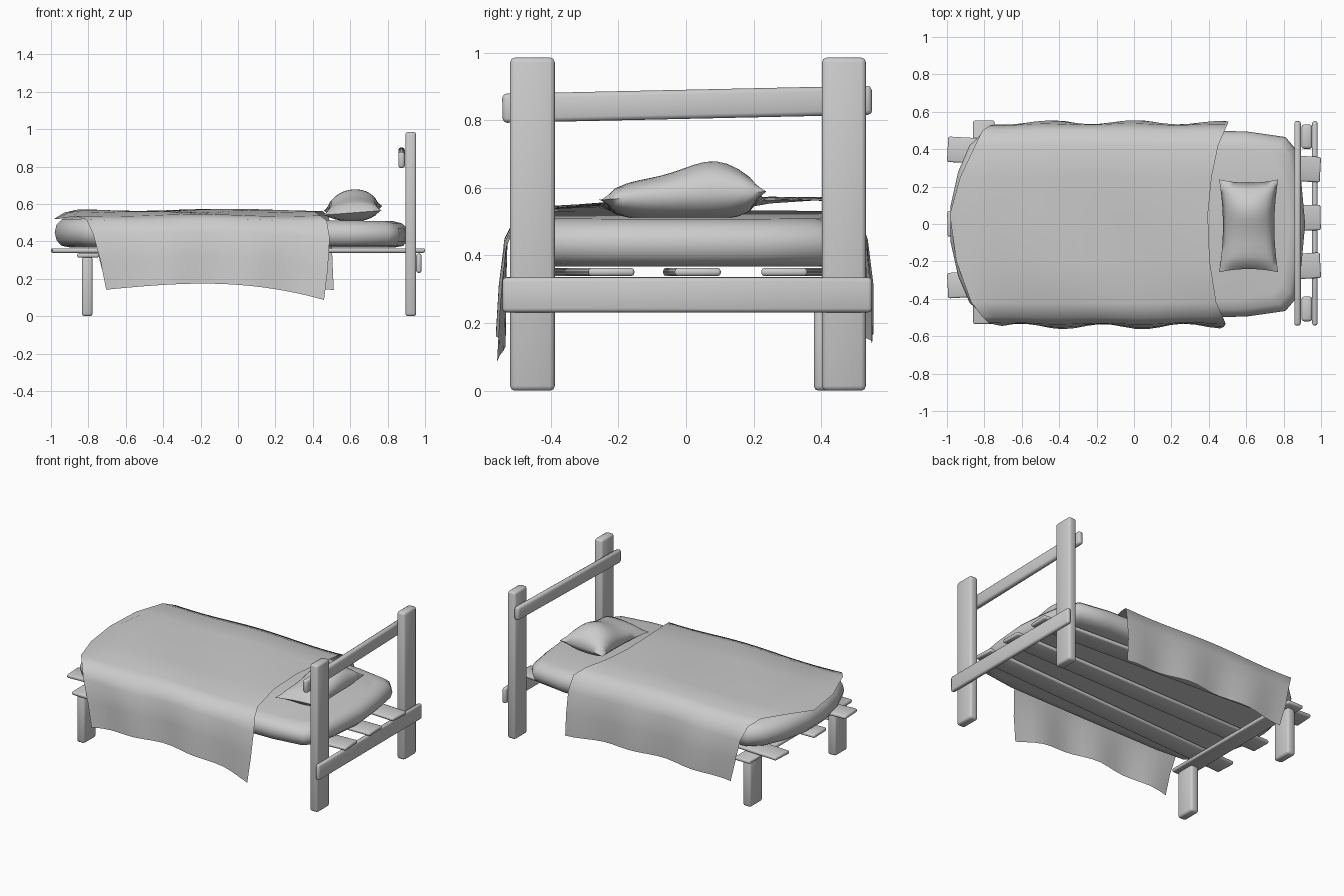
import bpy, bmesh, math
from mathutils import Vector

if "Cube" in bpy.data.objects:
    bpy.data.objects.remove(bpy.data.objects["Cube"])


def finish(name, bm, angle=50):
    bmesh.ops.remove_doubles(bm, verts=bm.verts, dist=0.0005)
    bmesh.ops.recalc_face_normals(bm, faces=bm.faces)
    me = bpy.data.meshes.new(name)
    bm.to_mesh(me)
    bm.free()
    ob = bpy.data.objects.new(name, me)
    bpy.context.collection.objects.link(ob)
    bpy.ops.object.select_all(action='DESELECT')
    ob.select_set(True)
    bpy.context.view_layer.objects.active = ob
    bpy.ops.object.shade_smooth_by_angle(angle=math.radians(angle))
    return ob


def board(name, lo, hi, bevel, rot=(0, 0, 0)):
    """Bevelled timber between two corners, turned about its middle."""
    lo, hi = Vector(lo), Vector(hi)
    bm = bmesh.new()
    bmesh.ops.create_cube(bm, size=1)
    bmesh.ops.scale(bm, vec=hi - lo, verts=bm.verts)
    bmesh.ops.bevel(bm, geom=bm.edges[:], offset=bevel, segments=2,
                    profile=0.5, affect='EDGES')
    ob = finish(name, bm)
    ob.location = (lo + hi) / 2
    ob.rotation_euler = rot
    return ob


def sheet(bm, nu, nv, f):
    """Grid of quads from f(u, v) with u, v in 0..1."""
    vs = [[bm.verts.new(f(i / nu, j / nv)) for j in range(nv + 1)] for i in range(nu + 1)]
    for i in range(nu):
        for j in range(nv):
            bm.faces.new((vs[i][j], vs[i + 1][j], vs[i + 1][j + 1], vs[i][j + 1]))


# Head posts and foot legs
board("head_post_front", (0.895, -0.52, 0), (0.953, -0.388, 0.985), 0.014)
board("head_post_back", (0.895, 0.402, 0), (0.953, 0.532, 0.985), 0.014)
board("foot_leg_front", (-0.835, -0.52, 0), (-0.777, -0.39, 0.318), 0.014)
board("foot_leg_back", (-0.835, 0.378, 0), (-0.777, 0.51, 0.318), 0.014)

# Cross rails
board("head_top_rail", (0.857, -0.543, 0.804), (0.892, 0.55, 0.89), 0.013, (0.022, 0, 0))
board("head_low_rail", (0.953, -0.543, 0.232), (0.981, 0.55, 0.335), 0.011)
board("foot_rail", (-0.86, -0.535, 0.313), (-0.745, 0.553, 0.337), 0.009)

# Lengthwise slats, each slightly askew
for n, (y0, y1) in enumerate([(-0.33, -0.22), (0.0, 0.035), (0.40, 0.29)]):
    m = (y0 + y1) / 2
    board(f"slat_{n + 1}", (-0.998, m - 0.068, 0.339), (0.998, m + 0.068, 0.363),
          0.009, (0, 0, math.atan2(y1 - y0, 2)))

# Mattress: stacked rings of a rounded outline
half = [(0.915, 0.0), (0.895, 0.22), (0.865, 0.4), (0.81, 0.465), (0.6, 0.495),
        (0.0, 0.505), (-0.6, 0.51), (-0.8, 0.495), (-0.88, 0.42), (-0.94, 0.28),
        (-0.98, 0.1)]
outline = half + [(x, -y) for x, y in reversed(half[1:])]
rings = [(0.08, 0.368), (0.035, 0.376), (0.01, 0.4), (0, 0.435),
         (0.01, 0.47), (0.04, 0.495), (0.09, 0.507)]
bm = bmesh.new()
loops = []
for inset, z in rings:
    loops.append([bm.verts.new((x * (1 - inset), y * (1 - 2 * inset),
                  z + (z - 0.368) / 0.139 * 0.028 * (0.9 - x * (1 - inset)) / 1.9))
                  for x, y in outline])
k = len(outline)
for a, b in zip(loops, loops[1:]):
    for i in range(k):
        bm.faces.new((a[i], a[(i + 1) % k], b[(i + 1) % k], b[i]))
bm.faces.new(loops[0])
bm.faces.new(loops[-1])
finish("mattress", bm, 60)

# Blanket: cross-section rows of (y, z, foot-end x, head-end x)
rows = [(-0.545, 0.15, -0.705, 0.46), (-0.54, 0.30, -0.735, 0.48),
        (-0.53, 0.44, -0.775, 0.49), (-0.497, 0.515, -0.81, 0.475),
        (-0.42, 0.54, -0.87, 0.44), (-0.2, 0.555, -0.95, 0.405),
        (0.05, 0.562, -0.985, 0.395), (0.25, 0.568, -0.93, 0.415),
        (0.42, 0.567, -0.85, 0.45), (0.5, 0.535, -0.81, 0.485),
        (0.53, 0.44, -0.77, 0.5), (0.54, 0.30, -0.74, 0.505),
        (0.537, 0.15, -0.7, 0.512)]


def blanket(u, v):
    y, z, x0, x1 = rows[round(v * (len(rows) - 1))]
    x = x0 + (x1 - x0) * u
    hang = min(1, max(0, (0.52 - z) / 0.3))
    y += hang * 0.014 * math.sin(17 * u + 4 * (y > 0)) + 0.008 * math.sin(math.pi * u) * y
    if y < 0:
        z += hang * (0.035 * math.sin(math.pi * u) - 0.055 * u ** 4 - 0.008)
    else:
        z += hang * (0.03 * math.sin(math.pi * u) - 0.01 * u)
    z += (1 - hang) * 0.006 * math.sin(9 * u + 7 * y)
    if x < -0.82:
        z -= 0.045 * ((-0.82 - x) / 0.165) ** 2
    return x, y, z


bm = bmesh.new()
sheet(bm, 18, len(rows) - 1, blanket)
finish("blanket", bm, 60)


# Pillow: two puffed halves meeting at a pinched seam
def pillow(side):
    def f(u, v):
        a, b = 2 * u - 1, 2 * v - 1
        x = 0.613 + 0.158 * a * (1 - 0.13 * (1 - b * b))
        y = -0.01 + 0.248 * b * (1 - 0.07 * (1 - a * a))
        puff = (max(0, 1 - a * a) * max(0, 1 - b ** 4)) ** 0.55
        peak = 0.065 + 0.045 * math.exp(-((y - 0.08) / 0.12) ** 2)
        seam = 0.565 + 0.012 * b + 0.012 * a
        return x, y, seam + puff * (peak if side > 0 else 0.505 - seam)
    return f


bm = bmesh.new()
for side in (1, -1):
    sheet(bm, 12, 14, pillow(side))
finish("pillow", bm, 80)
